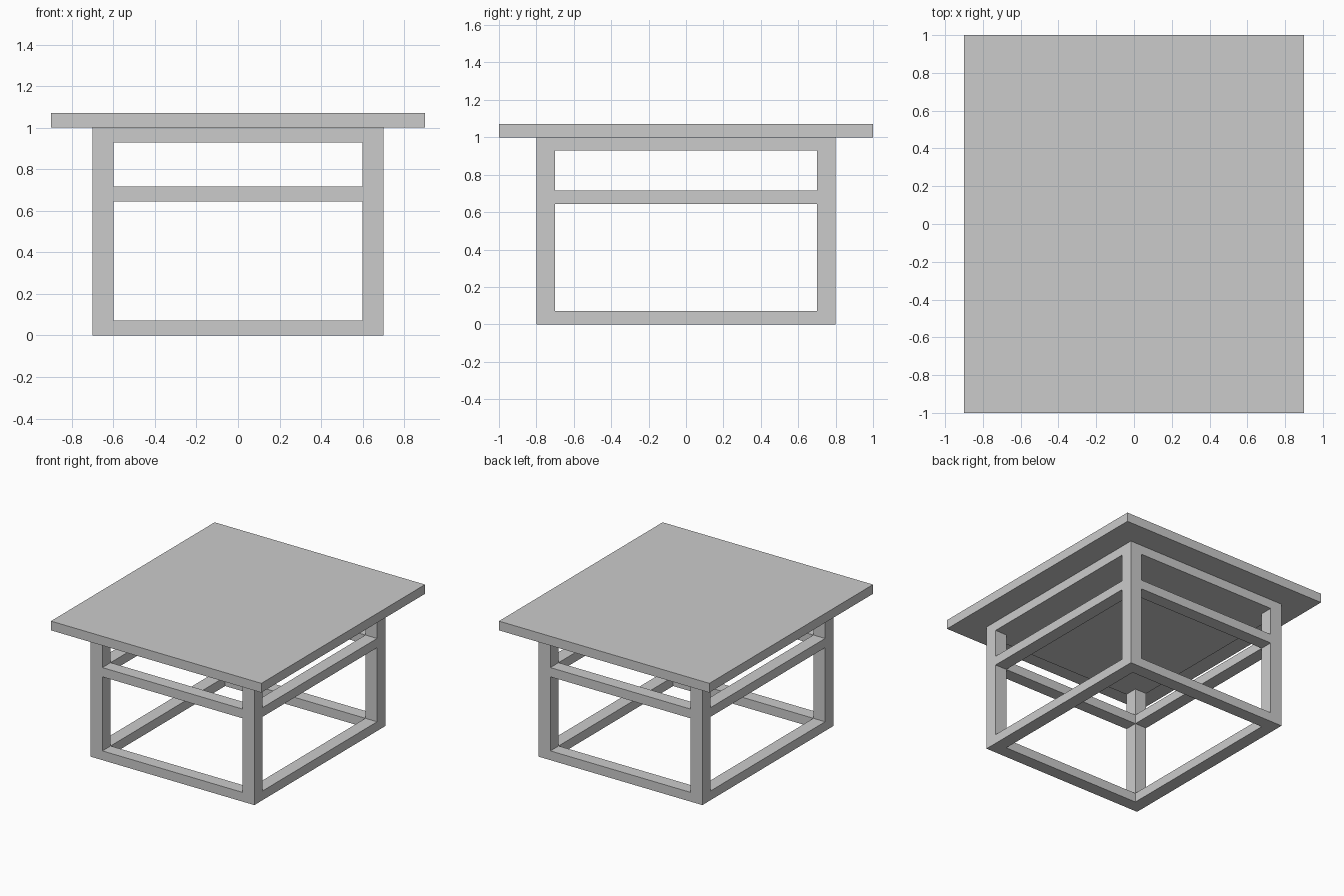
import bpy

if "Cube" in bpy.data.objects:
    bpy.data.objects.remove(bpy.data.objects["Cube"])

X, Y, H = 0.7, 0.8, 1.0      # outer half-sizes and height of the frame
W, T = 0.1, 0.0715           # leg width, rail thickness


def box(name, center, size):
    bpy.ops.mesh.primitive_cube_add(size=1, location=center)
    ob = bpy.context.object
    ob.name = name
    ob.scale = size
    bpy.ops.object.transform_apply(location=False, rotation=False, scale=True)
    return ob


# Table top and the solid panel under it
box("table_top", (0, 0, H + T / 2), (1.8, 2.0, T))
box("under_panel", (0, 0, H - T / 2), (2 * X, 2 * Y, T))

# Four corner legs
leg = H - T
for sx, side in ((-1, "left"), (1, "right")):
    for sy, end in ((-1, "front"), (1, "back")):
        box(f"{end}_{side}_leg", (sx * (X - W / 2), sy * (Y - W / 2), leg / 2), (W, W, leg))

# Two levels of rails joining the legs on all four sides
for level, z in (("lower", T / 2), ("middle", 0.68)):
    for s, end, side in ((-1, "front", "left"), (1, "back", "right")):
        box(f"{level}_{end}_rail", (0, s * (Y - W / 2), z), (2 * (X - W), W, T))
        box(f"{level}_{side}_rail", (s * (X - W / 2), 0, z), (W, 2 * (Y - W), T))
